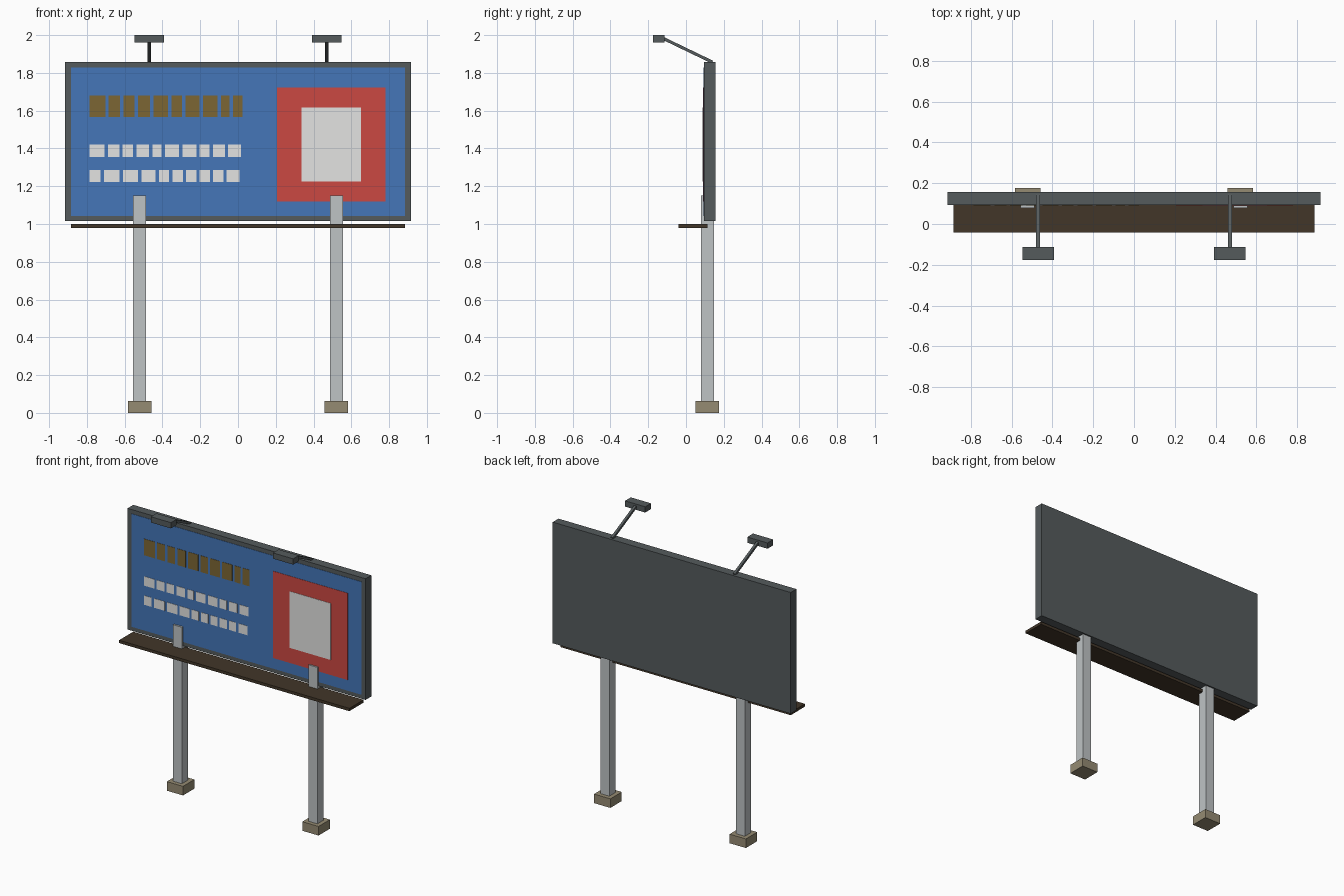
import bpy
import bmesh
from mathutils import Vector

cube = bpy.data.objects.get("Cube")
if cube:
    bpy.data.objects.remove(cube, do_unlink=True)


def material(name, r, g, b):
    m = bpy.data.materials.new(name)
    m.use_nodes = True
    m.diffuse_color = (r, g, b, 1)
    m.node_tree.nodes["Principled BSDF"].inputs["Base Color"].default_value = (r, g, b, 1)
    return m


frame_grey = material("frame_grey", .09, .104, .108)
post_grey = material("post_grey", .52, .55, .56)
concrete = material("concrete", .3, .257, .17)
dark_wood = material("dark_wood", .054, .037, .022)
blue = material("poster_blue", .058, .18, .48)
red = material("poster_red", .6, .066, .055)
white = material("poster_white", .77, .77, .76)
gold = material("poster_gold", .2, .133, .034)


def add_boxes(name, mat, boxes):
    """One object holding boxes given as (x range, y range, z range)."""
    bm = bmesh.new()
    for box in boxes:
        low, high = Vector([r[0] for r in box]), Vector([r[1] for r in box])
        for v in bmesh.ops.create_cube(bm, size=1)["verts"]:
            v.co = (low + high) / 2 + v.co * (high - low)
    mesh = bpy.data.meshes.new(name)
    bm.to_mesh(mesh)
    bm.free()
    mesh.materials.append(mat)
    obj = bpy.data.objects.new(name, mesh)
    bpy.context.collection.objects.link(obj)
    return obj


def around(center, width):
    return (center - width / 2, center + width / 2)


# Sign panel and the catwalk below it
FRONT = .094
add_boxes("panel_frame", frame_grey, [((-.915, .915), (FRONT, .157), (1.015, 1.857))])
add_boxes("catwalk", dark_wood, [((-.885, .885), (-.041, .114), (.98, 1.0))])


# Thin poster layers on the front, each slightly prouder than the last
def layer(level):
    return (FRONT - .002 * level, FRONT + .001)


add_boxes("poster_sheet", blue, [((-.885, .885), layer(1), (1.043, 1.828))])
add_boxes("poster_square", red, [((.206, .78), layer(2), (1.118, 1.722))])
add_boxes("poster_inset", white, [((.336, .651), layer(3), (1.224, 1.617))])


# Rows of blocks standing in for copy; widths are in hundredths
def block_row(name, mat, z_range, widths):
    x, boxes = -.786, []
    for w in widths:
        boxes.append(((x, x + w / 100), layer(2), z_range))
        x += w / 100 + .0175
    add_boxes(name, mat, boxes)


block_row("headline_blocks", gold, (1.567, 1.681),
          [8.4, 6, 6, 6.4, 7.8, 5.7, 7.5, 7.7, 4.7, 5])
block_row("upper_blocks", white, (1.356, 1.42),
          [8, 6, 5.6, 6.7, 4.9, 7.4, 7.4, 5.3, 6.3, 6.9])
block_row("lower_blocks", white, (1.223, 1.287),
          [5.8, 8.4, 8, 7.5, 5.4, 5.5, 5.4, 5.4, 5.4, 6.9])

# Posts, footings and lamps on both sides
for side, s in (("left", 1), ("right", -1)):
    x = .521 * s
    add_boxes(side + "_post", post_grey, [(around(x, .068), (.079, .147), (.03, 1.15))])
    add_boxes(side + "_footing", concrete, [(around(x, .125), (.051, .176), (0, .063))])

    x = .47 * s
    add_boxes(side + "_lamp_head", frame_grey, [(around(x, .155), (-.176, -.113), (1.96, 2.0))])
    start, end = Vector((x, .14, 1.857)), Vector((x, -.13, 1.987))
    span = end - start
    arm = add_boxes(side + "_lamp_arm", frame_grey,
                    [(around(0, .018), around(0, .016), (0, span.length))])
    arm.location = start
    arm.rotation_euler = span.to_track_quat("Z", "X").to_euler()
    # Keep the arm's width across the sign
    arm.rotation_euler = Vector((0, 0, 1)).rotation_difference(span).to_euler()
